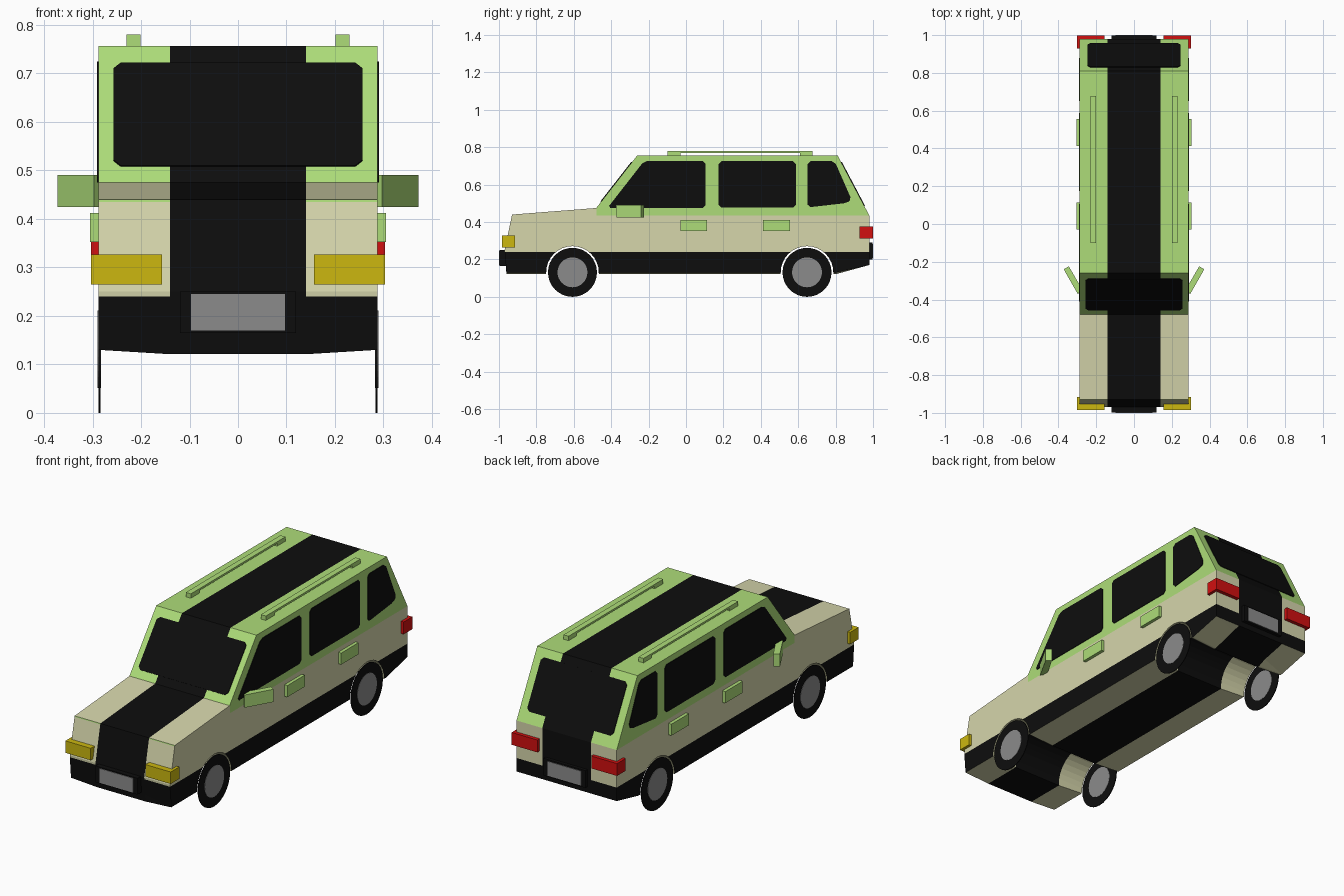
import bpy, bmesh, math
from mathutils import Vector

if "Cube" in bpy.data.objects:
    bpy.data.objects.remove(bpy.data.objects["Cube"])


def material(name, rgb):
    m = bpy.data.materials.new(name)
    m.diffuse_color = (*rgb, 1)
    m.use_nodes = True
    m.node_tree.nodes["Principled BSDF"].inputs["Base Color"].default_value = m.diffuse_color
    return m


BLACK = material("black", (0.004, 0.004, 0.004))
BEIGE = material("beige", (0.67, 0.67, 0.41))
GREEN = material("light green", (0.42, 0.72, 0.19))
YELLOW = material("yellow", (0.604, 0.477, 0.005))
RED = material("red", (0.64, 0.005, 0.005))
GREY = material("grey", (0.26, 0.26, 0.26))


def finish(name, bm, mats):
    bmesh.ops.recalc_face_normals(bm, faces=bm.faces[:])
    me = bpy.data.meshes.new(name)
    bm.to_mesh(me)
    bm.free()
    for m in mats:
        me.materials.append(m)
    ob = bpy.data.objects.new(name, me)
    bpy.context.collection.objects.link(ob)
    return ob


def prism(name, pts, offset, mat):
    """Extrude a planar outline along an offset."""
    bm = bmesh.new()
    off = Vector(offset)
    a = [bm.verts.new(Vector(p)) for p in pts]
    b = [bm.verts.new(Vector(p) + off) for p in pts]
    bm.faces.new(a)
    bm.faces.new(b)
    for i in range(len(a)):
        j = (i + 1) % len(a)
        bm.faces.new((a[i], a[j], b[j], b[i]))
    return finish(name, bm, [mat])


def box(name, x, y, z, mat):
    pts = [(x[0], y[0], z[0]), (x[1], y[0], z[0]), (x[1], y[1], z[0]), (x[0], y[1], z[0])]
    return prism(name, pts, (0, 0, z[1] - z[0]), mat)


def chamfer(pts, d):
    """Cut the corners of an outline."""
    out = []
    for i, p in enumerate(pts):
        p = Vector(p)
        for q in (pts[i - 1], pts[(i + 1) % len(pts)]):
            e = Vector(q) - p
            out.append(p + e.normalized() * min(d, e.length * 0.4))
    return out


HALF = 0.288
STRIPE = 0.14
WHEELS = (-0.607, 0.647)
WZ = 0.13

# Body: side profile with wheel arches, extruded across the car
profile = [(-0.96, 0.13), (-0.97, 0.25), (-0.93, 0.44), (-0.48, 0.475), (-0.26, 0.757),
           (0.81, 0.757), (0.98, 0.435), (0.98, 0.17), (0.80, 0.13)]
for wy in reversed(WHEELS):
    for i in range(17):
        t = math.pi * i / 16
        profile.append((wy + 0.141 * math.cos(t), WZ + 0.141 * math.sin(t)))
bm = bmesh.new()
left = [bm.verts.new((-HALF, y, z)) for y, z in profile]
right = [bm.verts.new((HALF, y, z)) for y, z in profile]
bm.faces.new(left)
bm.faces.new(right)
for i in range(len(profile)):
    j = (i + 1) % len(profile)
    bm.faces.new((left[i], left[j], right[j], right[i]))
bmesh.ops.recalc_face_normals(bm, faces=bm.faces[:])
bmesh.ops.triangulate(bm, faces=bm.faces[:])

# Cut along the paint boundaries
for co, no in (((STRIPE, 0, 0), (1, 0, 0)), ((-STRIPE, 0, 0), (1, 0, 0)),
               ((0, 0, 0.24), (0, 0, 1)), ((0, 0, 0.435), (0, 0, 1)),
               ((0, -0.478, 0), (0, 1, 0))):
    bmesh.ops.bisect_plane(bm, geom=bm.verts[:] + bm.edges[:] + bm.faces[:],
                           dist=1e-5, plane_co=co, plane_no=no)
bm.normal_update()
for f in bm.faces:
    c, n = f.calc_center_median(), f.normal
    arch = abs(n.x) < 0.5 and any(math.hypot(c.y - w, c.z - WZ) < 0.16 for w in WHEELS)
    if abs(c.x) < STRIPE and abs(n.x) < 0.5:
        f.material_index = 0
    elif n.z < -0.3 or arch:
        f.material_index = 1
    elif c.z < 0.24:
        f.material_index = 0
    elif c.z > 0.435 and (c.y > -0.478 or n.y < -0.6):
        f.material_index = 2
    else:
        f.material_index = 1
# Slightly lower keel under the stripe
for v in bm.verts:
    if abs(v.co.x) < STRIPE + 0.001 and v.co.z < 0.135:
        v.co.z -= 0.009
finish("body", bm, [BLACK, BEIGE, GREEN])


# Windscreen and rear window as thin plates on the slopes
def wind_y(z):
    return -0.48 + (z - 0.475) * 0.22 / 0.282


def rear_y(z):
    return 0.81 + (0.757 - z) * 0.17 / 0.322


for name, fy, lo, hi, w, off in (
        ("windscreen", wind_y, 0.508, 0.72, 0.257, (0, -0.0032, 0.0024)),
        ("rear_window", rear_y, 0.485, 0.72, 0.247, (0, 0.0035, 0.0019))):
    pts = [(-w, fy(lo), lo), (w, fy(lo), lo), (w, fy(hi), hi), (-w, fy(hi), hi)]
    prism(name, chamfer(pts, 0.015), off, BLACK)

side_windows = {
    "front_side_window": [(-0.42, 0.475), (-0.225, 0.725), (0.105, 0.725), (0.105, 0.475)],
    "middle_side_window": [(0.175, 0.477), (0.175, 0.725), (0.588, 0.725), (0.588, 0.477)],
    "rear_side_window": [(0.65, 0.478), (0.65, 0.725), (0.795, 0.725), (0.885, 0.52), (0.86, 0.502)],
}

for s, side in ((1, "right"), (-1, "left")):
    def span(a, b):
        return (s * a, s * b)

    for name, yz in side_windows.items():
        pts = chamfer([(s * HALF, y, z) for y, z in yz], 0.015)
        prism(f"{side}_{name}", pts, (s * 0.003, 0, 0), BLACK)

    # Lights
    box(f"{side}_headlight", span(0.157, 0.303), (-0.985, -0.915), (0.265, 0.327), YELLOW)
    box(f"{side}_tail_light", span(0.155, 0.303), (0.928, 0.999), (0.312, 0.376), RED)

    # Door handles
    for y, name in ((-0.03, "front"), (0.412, "rear")):
        box(f"{side}_{name}_door_handle", span(0.28, 0.305), (y, y + 0.143), (0.352, 0.412), GREEN)

    # Angled door mirror
    prism(f"{side}_mirror", [(s * x, y, 0.425) for x, y in
          ((0.275, -0.345), (0.345, -0.224), (0.372, -0.24), (0.297, -0.372))],
          (0, 0, 0.066), GREEN)

    # Roof rail: a bar resting on two feet
    rail = [(-0.1, 0.755), (-0.1, 0.78), (0.677, 0.78), (0.677, 0.755),
            (0.61, 0.755), (0.61, 0.77), (-0.03, 0.77), (-0.03, 0.755)]
    prism(f"{side}_roof_rail", [(s * 0.201, y, z) for y, z in rail], (s * 0.029, 0, 0), GREEN)

    # Wheels: thin discs with a grey hub
    for wy, name in zip(WHEELS, ("front", "rear")):
        for part, r, x, t, mat in (("tyre", 0.131, 0.284, 0.004, BLACK),
                                   ("hub", 0.08, 0.2825, 0.007, GREY)):
            pts = [(s * x, wy + r * math.cos(a), WZ + 0.001 + r * math.sin(a))
                   for a in (2 * math.pi * i / 32 for i in range(32))]
            prism(f"{side}_{name}_wheel_{part}", pts, (s * t, 0, 0), mat)

# Number plates on black holders
box("front_plate_holder", (-0.12, 0.12), (-0.997, -0.95), (0.165, 0.25), BLACK)
box("front_plate", (-0.097, 0.097), (-1.0, -0.996), (0.17, 0.245), GREY)
box("rear_plate_holder", (-0.12, 0.12), (0.97, 0.997), (0.2, 0.29), BLACK)
box("rear_plate", (-0.097, 0.097), (0.996, 1.0), (0.207, 0.282), GREY)
